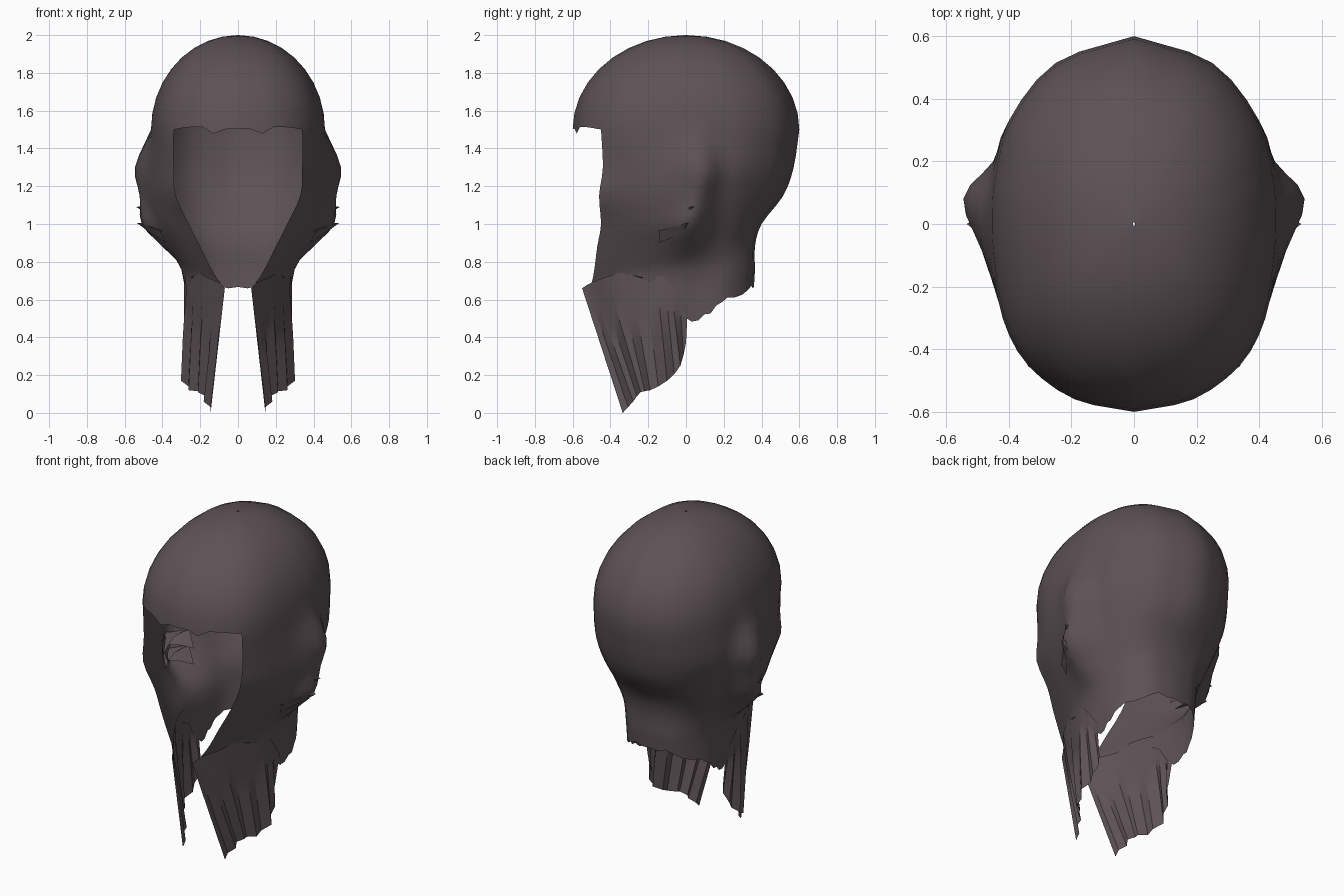
import bpy, bmesh, math, random
from mathutils import Vector

if "Cube" in bpy.data.objects:
    bpy.data.objects.remove(bpy.data.objects["Cube"])

random.seed(4)
hair = bpy.data.materials.new("dark_brown_grey")
hair.diffuse_color = (0.11, 0.085, 0.093, 1)
hair.use_nodes = True
hair.node_tree.nodes["Principled BSDF"].inputs["Base Color"].default_value = hair.diffuse_color


def spline(pts, n):
    """Catmull-Rom curve through pts, n steps per span."""
    p = [Vector(q) for q in pts]
    p = [2 * p[0] - p[1]] + p + [2 * p[-1] - p[-2]]
    out = []
    for i in range(1, len(p) - 2):
        a, b, c, d = p[i - 1:i + 3]
        for k in range(n):
            t = k / n
            out.append(0.5 * (2 * b + (c - a) * t + (2 * a - 5 * b + 4 * c - d) * t * t
                              + (3 * b - a - 3 * c + d) * t ** 3))
    return out + [p[-2]]


def add_sheet(bm, rows):
    """Skin a grid of points; rows run downwards, columns from back to front."""
    g = [[bm.verts.new(p) for p in r] for r in rows]
    for r, s in zip(g, g[1:]):
        for i in range(len(r) - 1):
            bm.faces.new((r[i], r[i + 1], s[i + 1], s[i]))


def finish(name, bm, angle=40):
    bmesh.ops.remove_doubles(bm, verts=bm.verts, dist=0.0005)
    me = bpy.data.meshes.new(name)
    bm.to_mesh(me)
    bm.free()
    me.materials.append(hair)
    me.shade_smooth()
    me.set_sharp_from_angle(angle=math.radians(angle))
    ob = bpy.data.objects.new(name, me)
    bpy.context.collection.objects.link(ob)
    m = ob.modifiers.new("mirror", 'MIRROR')
    m.use_clip = True
    m.merge_threshold = 0.002
    return ob


# Half outline at the brow, from back centre round to front centre
BROW = [(0, .6), (.25, .515), (.40, .33), (.45, .15), (.46, .04),
        (.455, -.1), (.42, -.3), (.34, -.45), (.19, -.56), (0, -.6)]
N = 3
brow = spline([(x, y, 1.5) for x, y in BROW], N)
side_count = 7 * N + 1

# Skull dome: the brow outline shrinking as an ellipsoid
dome = []
for k in range(10):
    a = math.radians(89.5 - k * 89.5 / 9)
    dome.append([Vector((p.x * math.cos(a), p.y * math.cos(a), 1.5 + .5 * math.sin(a)))
                 for p in brow])
dome[-1] = [p.copy() for p in brow]

# Sides and nape: outlines from back centre to the edge of the face opening
SIDES = [
    (1.30, [(0, .57), (.25, .49), (.40, .32), (.45, .20), (.545, .08), (.48, -.10), (.42, -.28), (.34, -.44)]),
    (1.15, [(0, .515), (.22, .45), (.36, .30), (.42, .18), (.52, .07), (.49, -.05), (.42, -.25), (.33, -.46)]),
    (1.00, [(0, .40), (.18, .37), (.30, .28), (.37, .16), (.51, .02), (.43, -.12), (.36, -.28), (.26, -.45)]),
    (0.88, [(0, .365), (.16, .34), (.26, .25), (.32, .14), (.40, .00), (.36, -.12), (.30, -.28), (.20, -.47)]),
    (0.76, [(0, .365), (.15, .34), (.24, .25), (.28, .14), (.30, .02), (.285, -.12), (.24, -.28), (.14, -.485)]),
]
HEM = [(0, .36, .68), (.15, .33, .67), (.25, .22, .59), (.28, .13, .54),
       (.27, .03, .50), (.27, -.10, .62), (.22, -.30, .72), (.09, -.50, .68)]
rows = [brow[:side_count]]
rows += [spline([(x, y, z) for x, y in pts], N) for z, pts in SIDES]
rows.append(spline(HEM, N))
columns = [spline(col, N) for col in zip(*rows)]
sides = [list(r) for r in zip(*columns)]

# Ragged hem and fringe
for i, p in enumerate(sides[-1]):
    p.z += random.uniform(-.025, .025)
for p in dome[-1][side_count:]:
    p.z += random.uniform(-.025, .02)

bm = bmesh.new()
add_sheet(bm, dome)
add_sheet(bm, sides)
finish("hair_shell", bm, 50)

# Hanging side locks: rippled sheets below the cheeks
TOP = [(.28, .01, .56), (.285, -.08, .68), (.265, -.16, .75), (.22, -.30, .75),
       (.17, -.42, .72), (.10, -.50, .69), (.07, -.55, .66)]
END = [(.255, .0, .37), (.265, -.03, .25), (.29, -.10, .17), (.25, -.19, .12),
       (.20, -.24, .11), (.17, -.28, .06), (.145, -.335, 0)]
top, end = spline(TOP, 2), spline(END, 2)
lock = []
for k in range(6):
    t = k / 5
    row = []
    for i, (a, b) in enumerate(zip(top, end)):
        p = a.lerp(b, t)
        if 0 < i < len(top) - 1:
            p.x += .012 * (-1) ** i * min(1, 2 * t)
        row.append(p)
    lock.append(row)
bm = bmesh.new()
add_sheet(bm, lock)
finish("side_lock", bm, 30)

# Pointed tufts sticking out round the ears
bm = bmesh.new()
for z, tip in ((1.12, (.54, .04, 1.09)), (1.02, (.535, .0, 1.005))):
    root = spline([(.40, .12, z), (.44, .0, z - .02), (.40, -.16, z - .06)], 2)
    low = spline([(.36, .08, z - .10), (.46, -.01, z - .07), (.38, -.14, z - .12)], 2)
    mid = [r.lerp(Vector(tip), w) for r, w in zip(root, (.1, .6, 1, .6, .1))]
    add_sheet(bm, [root, mid, low])
finish("ear_tuft", bm, 30)
